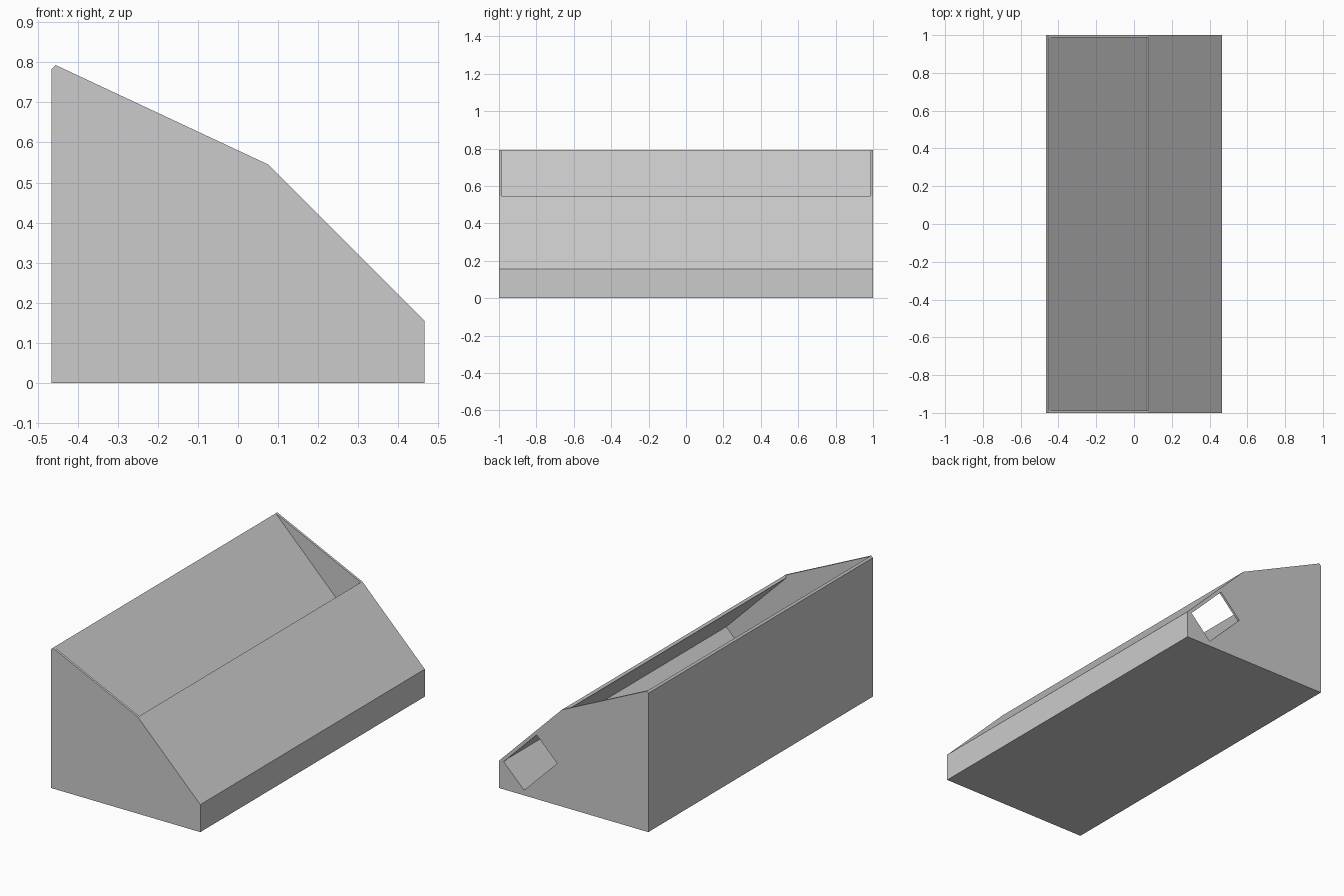
import bpy
import bmesh

if "Cube" in bpy.data.objects:
    bpy.data.objects.remove(bpy.data.objects["Cube"], do_unlink=True)

grey = bpy.data.materials.new("plain grey")
grey.use_nodes = True
grey.diffuse_color = (0.6, 0.6, 0.6, 1)
grey.node_tree.nodes["Principled BSDF"].inputs["Base Color"].default_value = (0.6, 0.6, 0.6, 1)


def prism(name, profile, y0, y1):
    """Build a closed prism from an x-z profile between y0 and y1."""
    bm = bmesh.new()
    near = [bm.verts.new((x, y0, z)) for x, z in profile]
    far = [bm.verts.new((x, y1, z)) for x, z in profile]
    # profiles run anticlockwise as seen from the front
    bm.faces.new(near)
    bm.faces.new(far[::-1])
    for i in range(len(near)):
        bm.faces.new((near[i], near[i - 1], far[i - 1], far[i]))
    if bm.calc_volume(signed=True) < 0:
        bmesh.ops.reverse_faces(bm, faces=bm.faces)
    mesh = bpy.data.meshes.new(name)
    bm.to_mesh(mesh)
    bm.free()
    mesh.materials.append(grey)
    obj = bpy.data.objects.new(name, mesh)
    bpy.context.collection.objects.link(obj)
    return obj


def cut(target, cutter):
    """Subtract the cutter and discard it."""
    cutter.hide_render = True
    mod = target.modifiers.new(cutter.name, "BOOLEAN")
    mod.operation = "DIFFERENCE"
    mod.solver = "EXACT"
    mod.object = cutter
    bpy.context.view_layer.objects.active = target
    bpy.ops.object.modifier_apply(modifier=mod.name)
    bpy.data.objects.remove(cutter, do_unlink=True)


# Wedge-shaped housing with a two-slope top
housing = prism("sloped_housing", [(-0.465, 0), (0.465, 0), (0.465, 0.155), (0.075, 0.545),
                                   (-0.455, 0.793), (-0.465, 0.783)], -1, 1)

# Deep pocket with a 45 degree bed, undercut below the thin front lip
cut(housing, prism("pocket_cutter", [(-0.53, 0.867), (0.31, 0.027), (0.44, 0.157), (0.064, 0.534),
                                     (0.15, 0.62), (-0.3, 1.0)], -0.987, 0.987))

# Window through the lip
cut(housing, prism("window_cutter", [(0.03, 0.53), (0.40, 0.16), (0.48, 0.24), (0.11, 0.61)],
                   -0.945, 0.83))

# Port through the back end wall, lying on the bed
cut(housing, prism("port_cutter", [(0.104, 0.235), (0.31, 0.029), (0.437, 0.156), (0.231, 0.362)],
                   0.95, 1.1))
